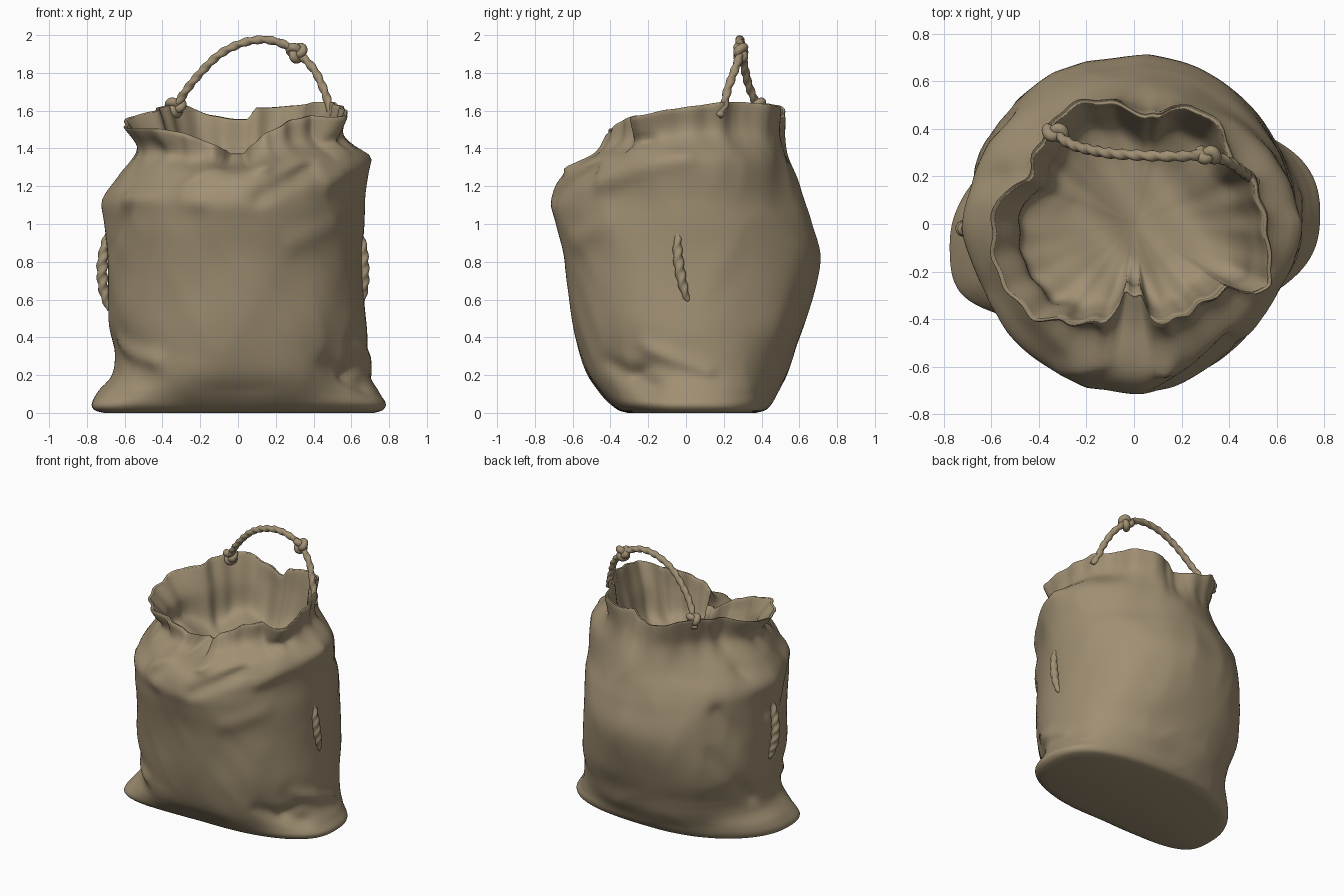
import bpy, bmesh, math
from mathutils import Vector, noise

if "Cube" in bpy.data.objects:
    bpy.data.objects.remove(bpy.data.objects["Cube"])

cloth = bpy.data.materials.new("tan_cloth")
cloth.diffuse_color = (0.35, 0.275, 0.17, 1)
cloth.use_nodes = True
cloth.node_tree.nodes["Principled BSDF"].inputs["Base Color"].default_value = cloth.diffuse_color


def spline(pts, steps, closed=False):
    """Catmull-Rom curve through points of any dimension."""
    pts = [Vector(p) for p in pts]
    n = len(pts)
    get = (lambda i: pts[i % n]) if closed else (lambda i: pts[max(0, min(n - 1, i))])
    out = []
    for i in range(n if closed else n - 1):
        a, b, c, d = get(i - 1), get(i), get(i + 1), get(i + 2)
        for k in range(steps):
            t = k / steps
            out.append(0.5 * (2 * b + (c - a) * t + (2 * a - 5 * b + 4 * c - d) * t * t
                              + (3 * b - a - 3 * c + d) * t ** 3))
    return out if closed else out + [pts[-1]]


def make_object(name, rings, closed=False):
    """Skin a stack of equal rings into one smooth mesh."""
    bm = bmesh.new()
    vs = [[bm.verts.new(p) for p in r] for r in rings]
    n = len(vs[0])
    pairs = list(zip(vs, vs[1:])) + ([(vs[-1], vs[0])] if closed else [])
    for a, b in pairs:
        for j in range(n):
            bm.faces.new((a[j], a[(j + 1) % n], b[(j + 1) % n], b[j]))
    if not closed:
        for ring in (vs[0], vs[-1]):
            mid = bm.verts.new(sum((v.co for v in ring), Vector()) / n)
            for j in range(n):
                bm.faces.new((ring[j], ring[(j + 1) % n], mid))
    bmesh.ops.recalc_face_normals(bm, faces=bm.faces)
    for f in bm.faces:
        f.smooth = True
    me = bpy.data.meshes.new(name)
    bm.to_mesh(me)
    bm.free()
    me.materials.append(cloth)
    ob = bpy.data.objects.new(name, me)
    bpy.context.collection.objects.link(ob)
    return ob


# ---- sack body: height, left, right, front, back reach, squareness front, back
BODY = [(0.0, .71, .72, .30, .37, 2.6, 2.5), (0.015, .76, .765, .35, .42, 2.6, 2.5),
        (0.05, .775, .78, .40, .45, 2.5, 2.4), (0.11, .74, .74, .46, .48, 2.2, 2.3),
        (0.2, .66, .69, .53, .53, 2.05, 2.3), (0.32, .645, .68, .57, .57, 2.05, 2.3),
        (0.5, .69, .68, .60, .64, 2.1, 2.25), (0.8, .69, .66, .64, .71, 2.0, 2.1),
        (1.0, .70, .66, .685, .67, 1.88, 2.05), (1.13, .71, .665, .71, .625, 1.72, 1.92),
        (1.26, .63, .685, .64, .575, 1.68, 1.8)]
# wavy mouth of the sack (x, y, z)
RIM = [(.57, -.1, 1.6), (.58, -.25, 1.57), (.5, -.3, 1.56), (.4, -.27, 1.57), (.3, -.33, 1.55),
       (.15, -.42, 1.48), (.08, -.42, 1.42), (.03, -.31, 1.37), (-.04, -.3, 1.37),
       (-.07, -.37, 1.39), (-.13, -.42, 1.42), (-.3, -.41, 1.48), (-.42, -.4, 1.5),
       (-.5, -.32, 1.5), (-.58, -.2, 1.5), (-.6, -.05, 1.52), (-.58, .1, 1.56),
       (-.45, .19, 1.59), (-.42, .3, 1.61), (-.35, .42, 1.63), (-.28, .5, 1.62),
       (-.15, .53, 1.57), (-.02, .5, 1.55), (.05, .46, 1.55), (.1, .47, 1.61),
       (.17, .5, 1.61), (.3, .48, 1.62), (.38, .4, 1.63), (.41, .28, 1.64),
       (.5, .2, 1.64), (.55, .05, 1.62)]
# cloth folds: start, end, width, push outwards
FOLDS = [((-.3, -.62, 1.2), (.02, -.5, 1.38), .05, .035), ((.1, -.66, 1.13), (.4, -.5, 1.3), .04, -.04),
         ((.12, -.58, 1.3), (.18, -.5, 1.48), .05, .05), ((-.6, -.35, 1.14), (-.2, -.65, 1.12), .05, .02),
         ((-.66, -.2, .36), (-.42, -.42, .28), .05, .03), ((.48, -.45, .26), (.68, -.2, .14), .05, -.03),
         ((.66, -.25, .36), (.66, .1, .22), .04, .025), ((.6, -.3, .2), (.6, -.05, .3), .04, -.03),
         ((-.55, .25, 1.36), (-.68, .05, .9), .05, -.03), ((-.55, .42, 1.0), (-.66, .1, .5), .06, -.025),
         ((-.5, .45, .7), (-.65, .15, .3), .05, -.03), ((-.6, -.4, 1.1), (-.63, -.15, .85), .05, -.025),
         ((.48, -.45, 1.22), (.68, 0, 1.36), .05, .03), ((.4, -.4, 1.42), (.55, -.2, 1.44), .04, -.03),
         ((-.5, -.3, 1.4), (-.25, -.48, 1.33), .05, -.025), ((.3, -.6, .9), (.55, -.45, 1.0), .06, .015)]
FOLDS = [(Vector(a), Vector(b), w, d) for a, b, w, d in FOLDS]

rim_polar = sorted((math.atan2(y, x), math.hypot(x, y), z) for x, y, z in RIM)


def rim_at(th):
    n = len(rim_polar)
    for i in range(n):
        a, b = rim_polar[i], rim_polar[(i + 1) % n]
        span = (b[0] - a[0]) % math.tau
        off = (th - a[0]) % math.tau
        if off <= span:
            t = off / span
            t = .5 * t + .5 * t * t * (3 - 2 * t)
            ripple = .008 * math.sin(23 * th)
            return a[1] + (b[1] - a[1]) * t + ripple, a[2] + (b[2] - a[2]) * t
    return rim_polar[0][1:]


def wrinkle(p):
    d = 0.018 * noise.noise(Vector((p.x * 3, p.y * 3, p.z * 2.4)))
    d += 0.012 * (.3 - abs(noise.noise(Vector((p.x * 4 + 7, p.y * 4, p.z * 3 + p.x * 2)))))
    for a, b, w, depth in FOLDS:
        ab = b - a
        t = max(0, min(1, (p - a).dot(ab) / ab.length_squared))
        d += depth * math.exp(-((p - a - ab * t).length / w) ** 2)
    return d * min(1, p.z / .12)


COLS = 180
columns = []
for j in range(COLS):
    th = j / COLS * math.tau - math.pi
    c, s = math.cos(th), math.sin(th)
    keys = []
    for z, xl, xr, yf, yb, pf, pb in BODY:
        a, b, p = (xr if c > 0 else xl), (yb if s > 0 else yf), (pb if s > 0 else pf)
        keys.append(((abs(c / a) ** p + abs(s / b) ** p) ** (-1 / p), z))
    zt = 1.26 + .08 * max(0, c)          # the right shoulder sits higher
    keys[-1] = (keys[-1][0], zt)
    rr, rz = rim_at(th)
    neck = .35 * keys[-1][0] + .65 * rr - .07 * max(0, -c) - .05 * max(0, c)
    keys += [(neck, zt + (rz - zt) * .5), (rr, rz - .008), (rr - .012, rz + .002),
             (rr - .028, rz - .012)]
    top = len(keys) - 1
    # inside: a sagging bowl of cloth
    keys += [(min(neck, rr) - .05, 1.27 + (rz - 1.27) * .5), (rr * .78, 1.25), (rr * .56, 1.19),
             (rr * .3, 1.17), (.02, 1.16)]
    col = []
    for i, (r, z) in enumerate(spline(keys, 6)):
        x, y = r * c, r * s
        if i <= 6 * (top - 2):
            r += wrinkle(Vector((x, y, z))) * max(.3, min(1, (1.55 - z) / .12))
        elif i > 6 * (top + 1):
            u = .73 * x + .68 * y + .06 * math.sin(5 * x)
            z += min(1, (i - 6 * (top + 1)) / 8) * .03 * math.sin(15 * u + 1)
        k = max(0, 1 - z / .3)           # the bottom corners twist
        x, y = r * c, r * s
        y += k * (-.14 if x < 0 else .04) * (x / .77) ** 2
        col.append((x, y, max(0, z)))
    columns.append(col)
make_object("sack", [list(r) for r in zip(*columns)])


# ---- twisted rope
def rope(name, pts, radius=.021, steps=16, closed=False, twist=95, fade=False):
    path = spline(pts, steps, closed)
    n, dist, rings = len(path), 0, []
    for i, p in enumerate(path):
        prv = path[i - 1] if closed or i else p
        nxt = path[(i + 1) % n] if closed or i < n - 1 else p
        t = (nxt - prv).normalized()
        up = Vector((0.13, 1, 0.07)) if abs(t.y) < .9 else Vector((1, 0, 0))
        u = t.cross(up).normalized()
        v = t.cross(u)
        dist += (p - prv).length
        r0 = radius * (math.sin(math.pi * (i + .6) / (n + .2)) ** .4 if fade else 1)
        ring = []
        for k in range(15):
            a = k / 15 * math.tau
            r = r0 * (1 + (0 if closed else .14 * math.cos(2 * a - twist * dist)))
            ring.append(p + (u * math.cos(a) + v * math.sin(a)) * r)
        rings.append(ring)
    return make_object(name, rings, closed)


def knot(name, centre, size):
    pts = []
    for i in range(24):
        t = i / 24 * math.tau
        pts.append(Vector(centre) + size * Vector((math.sin(t) + 2 * math.sin(2 * t),
                   -1.3 * math.sin(3 * t), math.cos(t) - 2 * math.cos(2 * t))))
    rope(name, pts, size * 1.9, 4, True)


HANDLE = [(-.35, .41, 1.57), (-.33, .38, 1.62), (-.25, .33, 1.74), (-.12, .3, 1.88), (0, .29, 1.95),
          (.12, .285, 1.976), (.22, .285, 1.96), (.31, .29, 1.91), (.4, .26, 1.82), (.455, .22, 1.71),
          (.485, .2, 1.62), (.51, .17, 1.57)]
rope("rope_handle", HANDLE)
knot("handle_knot_left", (-.33, .385, 1.62), .0125)
knot("handle_knot_right", (.31, .29, 1.91), .0125)

# ---- rope loops stitched on the two sides
rope("side_rope_right", [(.645, -.04, .96), (.66, -.045, .88), (.667, -.035, .77), (.668, -.015, .67),
                         (.66, .01, .59)], .026, fade=True)
rope("side_rope_left", [(-.68, -.02, .97), (-.705, -.025, .88), (-.72, -.02, .76), (-.71, -.01, .64),
                        (-.68, .0, .54)], .028, fade=True)
